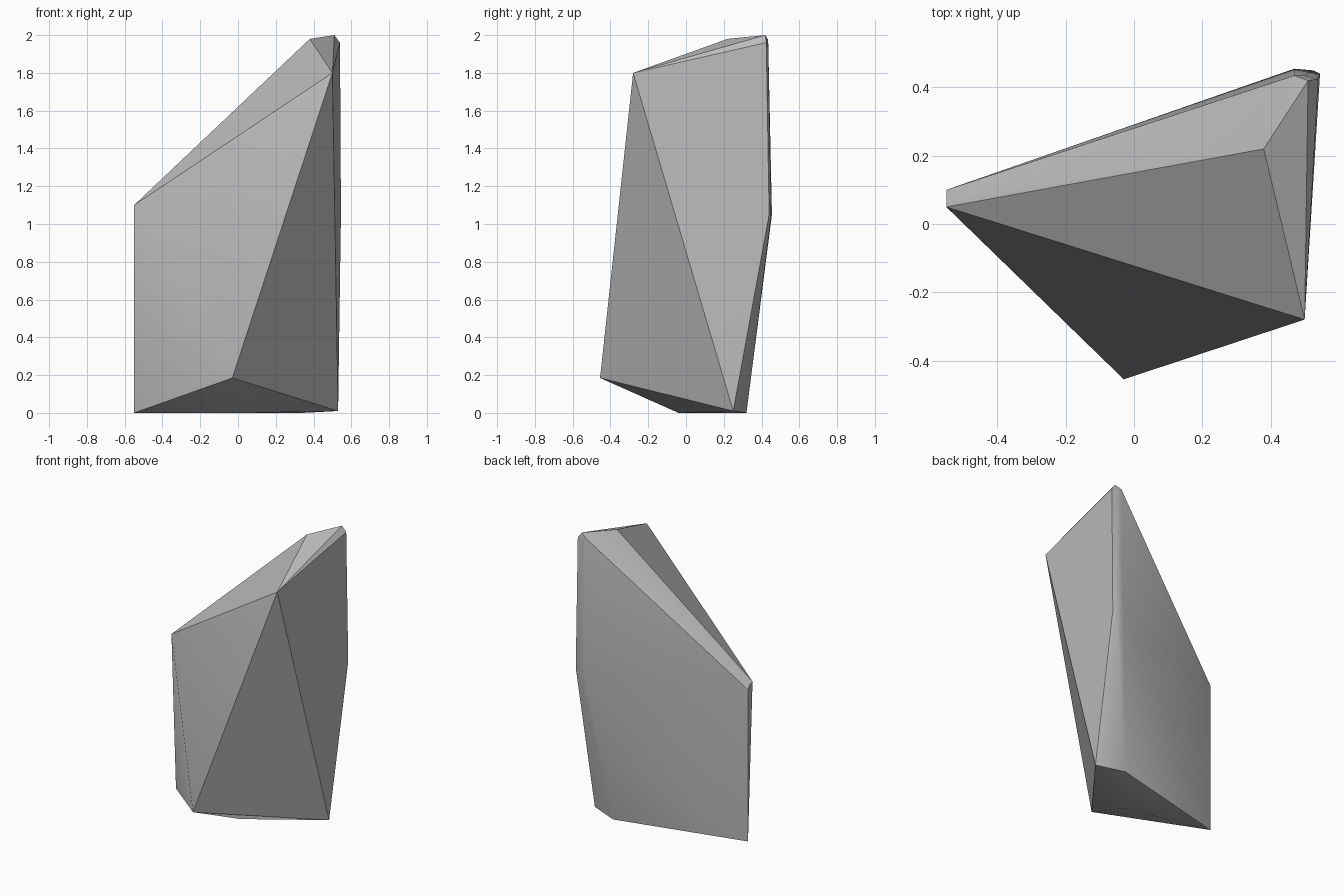
import bpy
import bmesh
import math

cube = bpy.data.objects.get("Cube")
if cube:
    bpy.data.objects.remove(cube, do_unlink=True)

# Stone colour
stone = bpy.data.materials.new("grey_stone")
stone.use_nodes = True
grey = (0.5, 0.5, 0.5, 1)
stone.diffuse_color = grey
stone.node_tree.nodes["Principled BSDF"].inputs["Base Color"].default_value = grey

# Corners of the shard, grouped by region
front = [(-0.03, -0.455, 0.185), (0.5, -0.28, 1.8)]
left_end = [(-0.55, 0.05, 1.1), (-0.55, 0.08, 1.09), (-0.55, 0.1, 1.06), (-0.55, 0.1, 0)]
tip = [(0.38, 0.22, 1.98), (0.51, 0.42, 2), (0.54, 0.425, 1.96), (0.47, 0.435, 1.975), (0.5, 0.435, 1.95)]
back_ridge = [(0.545, 0.44, 1.05), (0.525, 0.45, 1.04), (0.47, 0.455, 1.05)]
base = [(0.53, 0.25, 0.01), (0.34, 0.32, 0), (0.05, -0.04, 0)]

# Wrap the corners in one faceted solid
bm = bmesh.new()
for corner in front + left_end + tip + back_ridge + base:
    bm.verts.new(corner)
hull = bmesh.ops.convex_hull(bm, input=bm.verts[:])
unused = {v for v in hull["geom_interior"] if isinstance(v, bmesh.types.BMVert)}
bmesh.ops.delete(bm, geom=list(unused), context="VERTS")
bmesh.ops.recalc_face_normals(bm, faces=bm.faces[:])

mesh = bpy.data.meshes.new("rock_shard")
bm.to_mesh(mesh)
bm.free()
mesh.materials.append(stone)
shard = bpy.data.objects.new("rock_shard", mesh)
bpy.context.collection.objects.link(shard)

# Soft shading on the rounded back corners, crisp facets elsewhere
bpy.ops.object.select_all(action="DESELECT")
shard.select_set(True)
bpy.context.view_layer.objects.active = shard
bpy.ops.object.shade_smooth_by_angle(angle=math.radians(30))
